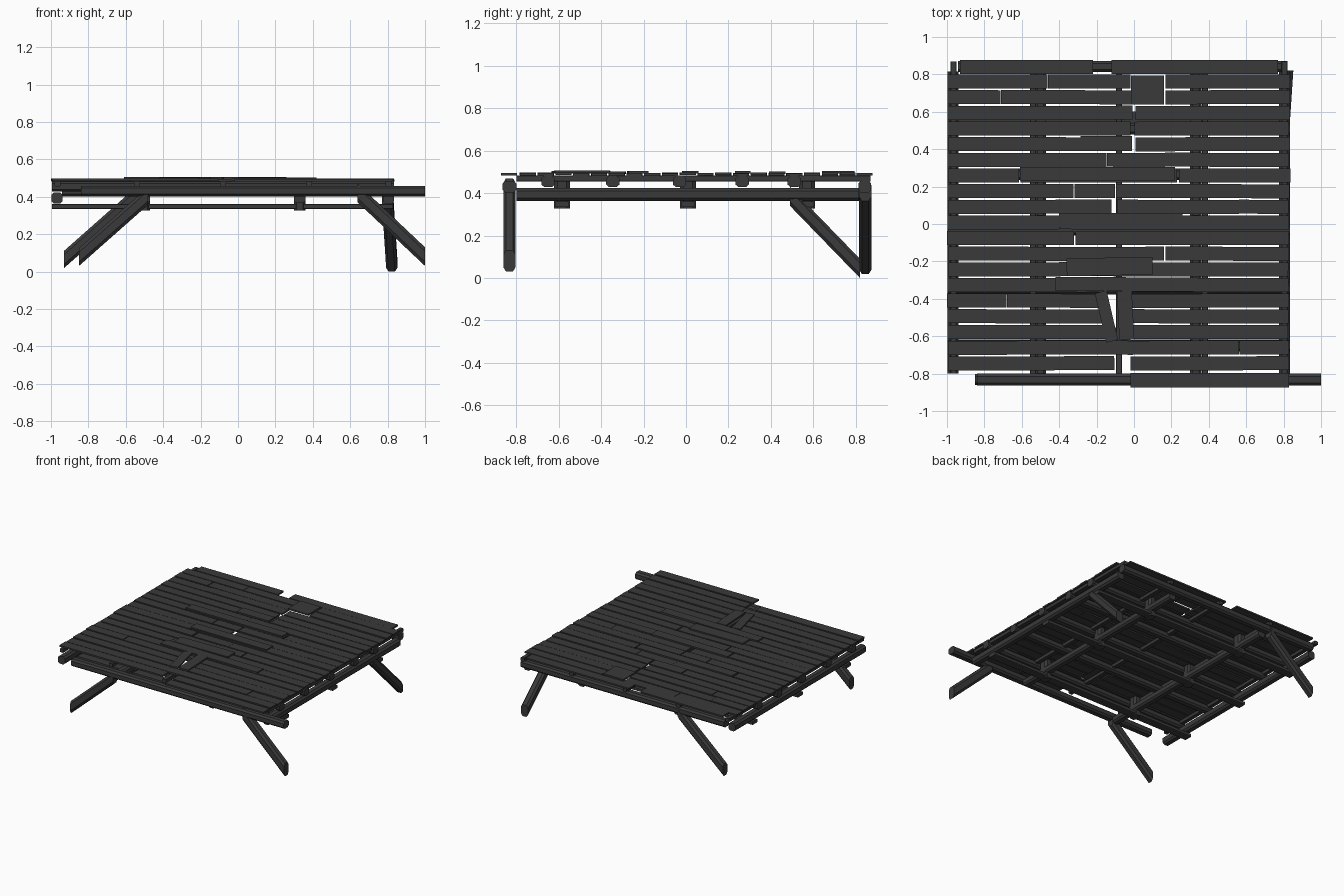
import bpy
import bmesh
import random
from math import radians
from mathutils import Vector, Matrix

random.seed(4)
cube = bpy.data.objects.get("Cube")
if cube:
    bpy.data.objects.remove(cube, do_unlink=True)

wood = bpy.data.materials.new("charcoal wood")
wood.use_nodes = True
TONE = (0.042, 0.042, 0.042, 1)
wood.diffuse_color = TONE
shader = wood.node_tree.nodes["Principled BSDF"]
shader.inputs["Base Color"].default_value = TONE
shader.inputs["Roughness"].default_value = 0.9


def finish(name, bm):
    bmesh.ops.recalc_face_normals(bm, faces=bm.faces)
    mesh = bpy.data.meshes.new(name)
    bm.to_mesh(mesh)
    bm.free()
    mesh.materials.append(wood)
    obj = bpy.data.objects.new(name, mesh)
    bpy.context.collection.objects.link(obj)
    return obj


def beam(name, start, end, axis, width, height, chamfer=0.22):
    """Chamfered timber whose end cuts are square to the given axis."""
    u, v = {"x": ((0, 1, 0), (0, 0, 1)),
            "y": ((1, 0, 0), (0, 0, 1)),
            "z": ((1, 0, 0), (0, 1, 0))}[axis]
    u, v = Vector(u) * width, Vector(v) * height
    k = 0.5 - chamfer
    section = [(0.5, -k), (0.5, k), (k, 0.5), (-k, 0.5),
               (-0.5, k), (-0.5, -k), (-k, -0.5), (k, -0.5)]
    bm = bmesh.new()
    rings = [[bm.verts.new(Vector(p) + u * a + v * b) for a, b in section]
             for p in (start, end)]
    for i in range(8):
        j = (i + 1) % 8
        bm.faces.new((rings[0][i], rings[0][j], rings[1][j], rings[1][i]))
    for ring in rings:
        bm.faces.new(ring)
    return finish(name, bm)


def plank(name, x0, x1, y0, y1, z, turn=0.0, thick=0.012):
    """Flat board, optionally turned about its middle."""
    bm = bmesh.new()
    bmesh.ops.create_cube(bm, size=1)
    bm.transform(Matrix.Translation(((x0 + x1) / 2, (y0 + y1) / 2, z))
                 @ Matrix.Rotation(radians(turn), 4, "Z")
                 @ Matrix.Diagonal((x1 - x0, y1 - y0, thick, 1)))
    return finish(name, bm)


# Outer frame logs
beam("front_log", (-0.84, -0.832, 0.43), (1.0, -0.832, 0.43), "x", 0.064, 0.056)
beam("back_log", (-0.94, 0.842, 0.43), (0.82, 0.842, 0.43), "x", 0.06, 0.058)
for side, x in (("right", -0.967), ("left", 0.805)):
    beam(side + "_log", (x, -0.8, 0.394), (x, 0.815, 0.394), "y", 0.06, 0.06)

# Inner bearers, running front to back
for x in (-0.5, 0.33):
    beam("bearer", (x, -0.8, 0.394), (x, 0.82, 0.394), "y", 0.06, 0.055)

# Joists across the bearers
for y in (-0.65, -0.345, -0.03, 0.265, 0.51):
    beam("joist", (-0.995, y, 0.455), (0.835, y, 0.455), "x", 0.062, 0.054)

# Thin battens directly under the deck
for x in (-0.965, -0.54, -0.08, 0.38, 0.805):
    beam("batten", (x, -0.8, 0.469), (x, 0.87, 0.469), "y", 0.032, 0.028, 0.1)

# Low tie boards with their hanging posts
for y in (-0.585, 0.01, 0.57):
    beam("tie_board", (-0.995, y, 0.348), (0.83, y, 0.348), "x", 0.065, 0.026, 0.1)
    for x in (-0.5, 0.33):
        beam("tie_post", (x, y, 0.328), (x, y, 0.478), "z", 0.06, 0.075)

# Splayed legs
beam("front_right_leg", (-0.85, -0.832, 0.078), (-0.48, -0.832, 0.405), "x", 0.058, 0.095)
beam("front_left_leg", (1.0, -0.832, 0.08), (0.64, -0.832, 0.42), "x", 0.058, 0.1)
beam("back_right_leg", (-0.93, 0.845, 0.065), (-0.54, 0.845, 0.41), "x", 0.058, 0.092)
beam("back_left_leg", (0.822, 0.82, 0.045), (0.8, 0.49, 0.385), "y", 0.06, 0.09)

# Deck rows from back to front: joints along each row, G marks a missing piece
G = None
ROWS = [
    (-1, -0.46, -0.015, G, 0.16, 0.83),
    (-1, -0.71, -0.01, G, 0.16, 0.83),
    (-1, -0.67, -0.01, G, 0, 0.83),
    (-1, -0.02, G, 0, 0.83),
    (-1, -0.29, G, 0, 0.83),
    (-1, -0.15, 0.165, 0.83),
    (-1, -0.61, 0.23, 0.83),
    (-1, -0.32, -0.1, 0.83),
    (-1, -0.115, G, -0.095, 0.56, 0.83),
    (-1, -0.4, 0.27, 0.83),
    (-1, -0.32, -0.01, 0.83),
    (-1, -0.1, 0.165, 0.83),
    (-1, -0.4, 0.83),
    (-1, -0.3, 0.42, 0.83),
    (-1, -0.68, -0.17, G, -0.02, 0.83),
    (-1, -0.15, G, -0.02, 0.83),
    (-1, -0.13, G, -0.02, 0.83),
    (-1, -0.04, 0.56, 0.83),
    (-1, -0.11, G, -0.02, 0.83),
]
PITCH = 0.0837
for i, row in enumerate(ROWS):
    top = 0.8 - i * PITCH
    for a, b in zip(row, row[1:]):
        if a is G or b is G:
            continue
        jitter = random.uniform(-0.006, 0.006)
        plank("deck_plank", a + (0.004 + jitter if a > -1 else abs(jitter)),
              b + jitter, top - PITCH + 0.008, top - 0.001,
              0.489 + random.uniform(-0.003, 0.003), random.uniform(-0.2, 0.2))

# Edge planks
plank("back_plank", -0.93, -0.22, 0.803, 0.878, 0.489)
plank("back_plank", -0.12, 0.77, 0.803, 0.878, 0.489)
plank("front_plank", -0.02, 0.83, -0.873, -0.797, 0.489)

# Repair patches over the deck
plank("patch", -0.015, 0.16, 0.64, 0.795, 0.498)
plank("patch", -0.285, -0.01, 0.39, 0.47, 0.496)
plank("patch", -0.61, 0.22, 0.232, 0.305, 0.499)
plank("patch", -0.4, 0.26, -0.018, 0.06, 0.499)
plank("patch", -0.36, 0.1, -0.275, -0.18, 0.498, 1)
plank("patch", -0.42, 0.42, -0.36, -0.285, 0.497, -0.4)

# Loose boards lying across the broken gap
plank("loose_board", -0.18, -0.115, -0.63, -0.36, 0.499, 13)
plank("loose_board", -0.085, -0.005, -0.62, -0.36, 0.5, 3)
